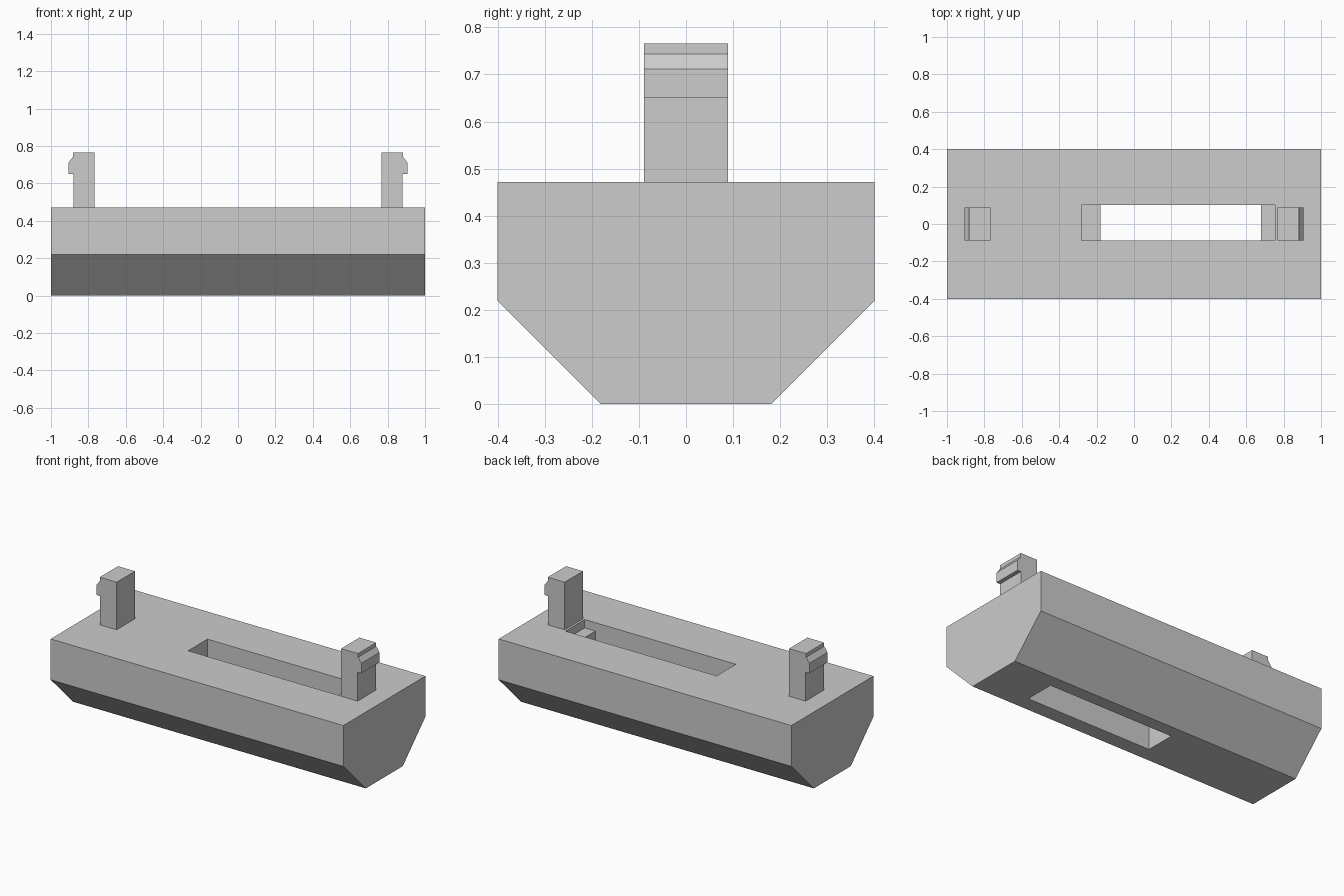
import bpy
import bmesh
from mathutils import Vector

cube = bpy.data.objects.get("Cube")
if cube:
    bpy.data.objects.remove(cube, do_unlink=True)

grey = bpy.data.materials.new("light_grey")
grey.use_nodes = True
grey.diffuse_color = (0.604, 0.604, 0.604, 1)
grey.node_tree.nodes["Principled BSDF"].inputs["Base Color"].default_value = grey.diffuse_color


def prism(name, points, depth):
    """Extrude a closed polygon of 3D points along the depth vector."""
    bm = bmesh.new()
    face = bm.faces.new([bm.verts.new(p) for p in points])
    extruded = bmesh.ops.extrude_face_region(bm, geom=[face])["geom"]
    verts = [v for v in extruded if isinstance(v, bmesh.types.BMVert)]
    bmesh.ops.translate(bm, vec=Vector(depth), verts=verts)
    bmesh.ops.recalc_face_normals(bm, faces=bm.faces)
    mesh = bpy.data.meshes.new(name)
    bm.to_mesh(mesh)
    bm.free()
    mesh.materials.append(grey)
    obj = bpy.data.objects.new(name, mesh)
    bpy.context.collection.objects.link(obj)
    return obj


# Body with chamfered lower edges
half = [(0.18, 0), (0.40, 0.22), (0.40, 0.472)]
section = half + [(-y, z) for y, z in reversed(half)]
body = prism("body", [(-1, y, z) for y, z in section], (2, 0, 0))

# Through slot with a deep ledge at one end and a shallow one at the other
slot = [(-0.28, 0.6), (-0.28, 0.24), (-0.18, 0.24), (-0.18, -0.1),
        (0.68, -0.1), (0.68, 0.42), (0.753, 0.42), (0.753, 0.6)]
cutter = prism("slot_cutter", [(x, -0.087, z) for x, z in slot], (0, 0.188, 0))
cutter.hide_render = True
cut = body.modifiers.new("slot", 'BOOLEAN')
cut.operation = 'DIFFERENCE'
cut.solver = 'EXACT'
cut.object = cutter
bpy.context.view_layer.objects.active = body
bpy.ops.object.modifier_apply(modifier=cut.name)
bpy.data.objects.remove(cutter, do_unlink=True)

# Clip posts with outward hooks
clip = [(0.767, 0.472), (0.88, 0.472), (0.88, 0.65), (0.905, 0.65),
        (0.905, 0.712), (0.882, 0.743), (0.882, 0.766), (0.767, 0.766)]
for name, side in (("left_clip", 1), ("right_clip", -1)):
    prism(name, [(side * x, -0.089, z) for x, z in clip], (0, 0.178, 0))
